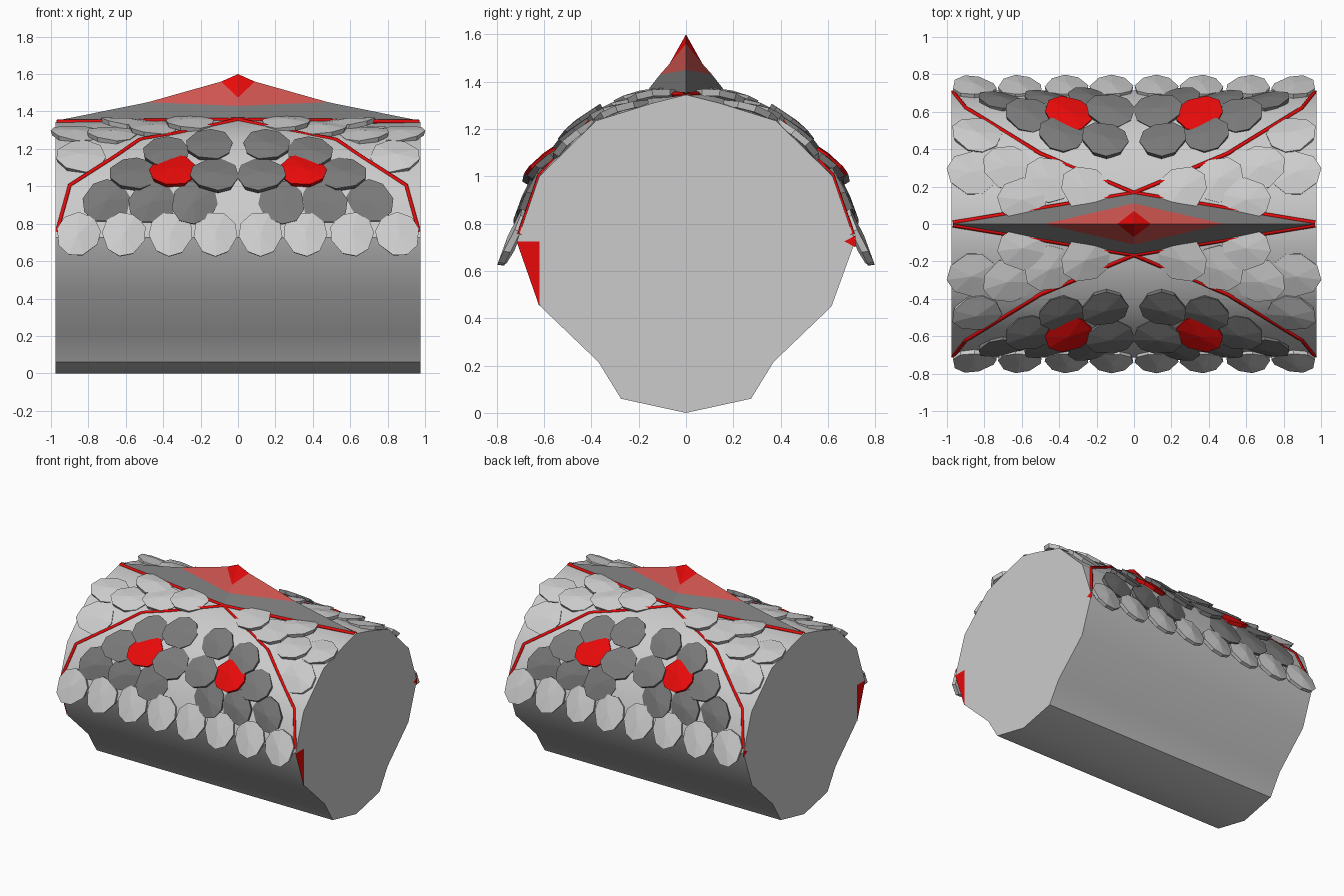
import bpy, bmesh, math
from mathutils import Vector, Matrix
from mathutils.bvhtree import BVHTree

if "Cube" in bpy.data.objects:
    bpy.data.objects.remove(bpy.data.objects["Cube"])


def material(name, r, g, b):
    m = bpy.data.materials.new(name)
    m.diffuse_color = (r, g, b, 1)
    m.use_nodes = True
    m.node_tree.nodes["Principled BSDF"].inputs["Base Color"].default_value = m.diffuse_color
    return m


RED = material("red", 0.8, 0.003, 0.003)
PINK = material("pale_red", 0.62, 0.09, 0.08)
DARK = material("dark_grey", 0.19, 0.19, 0.19)


def make(name, verts, faces, mats=(), indices=None, recalc=True):
    me = bpy.data.meshes.new(name)
    me.from_pydata([tuple(v) for v in verts], [], faces)
    for m in mats:
        me.materials.append(m)
    if indices:
        for p, i in zip(me.polygons, indices):
            p.material_index = i
    if recalc:
        bm = bmesh.new()
        bm.from_mesh(me)
        bmesh.ops.recalc_face_normals(bm, faces=bm.faces)
        bm.to_mesh(me)
        bm.free()
    ob = bpy.data.objects.new(name, me)
    bpy.context.collection.objects.link(ob)
    return ob


# Faceted drum body, slightly fuller in the middle of its upper half
LOW = [(0, 0), (0.275, 0.06), (0.37, 0.215), (0.615, 0.45), (0.715, 0.725)]
END = LOW + [(0.62, 1.0), (0.38, 1.235), (0.14, 1.31), (0, 1.345)]
MID = LOW + [(0.64, 1.02), (0.41, 1.26), (0.165, 1.355), (0, 1.36)]


def ring(x, half):
    full = half + [(-y, z) for y, z in reversed(half[1:-1])]
    return [(x, y, z) for y, z in full]


rings = [ring(-0.975, END), ring(0, MID), ring(0.975, END)]
n = len(rings[0])
verts = sum(rings, [])
faces = [(r * n + i, r * n + (i + 1) % n, (r + 1) * n + (i + 1) % n, (r + 1) * n + i)
         for r in range(2) for i in range(n)]
faces += [tuple(range(n)), tuple(range(2 * n, 3 * n))]
body = make("body", verts, faces)
bpy.context.view_layer.objects.active = body
body.select_set(True)
bpy.ops.object.shade_smooth_by_angle(angle=math.radians(30))
body.select_set(False)
tree = BVHTree.FromPolygons([Vector(v) for v in verts], faces)


def hit(x, y=None, z=None):
    # Point and outward normal on the front half, from a front or top reading
    if z is None:
        p, nrm, _, _ = tree.ray_cast(Vector((x, -y, 3)), Vector((0, 0, -1)))
    else:
        p, nrm, _, _ = tree.ray_cast(Vector((x, -3, z)), Vector((0, 1, 0)))
    if nrm.z * 0.5 - nrm.y < 0:
        nrm = -nrm
    return p, nrm


# Thin domed scale: rounded top, blunt point at the bottom
HALF = [(0, -0.13), (0.07, -0.1), (0.117, -0.01), (0.105, 0.065), (0.045, 0.12)]
OUTLINE = HALF + [(-x, y) for x, y in reversed(HALF[1:])]


def scale(name, pos, angle, size, mat, lift=0.024):
    p, nrm = hit(*pos)
    up = (Vector((0, 0, 1)) - nrm * nrm.z).normalized()
    side = up.cross(nrm)
    a = math.radians(angle)
    k = len(OUTLINE)
    pts = []
    for dz, grow in ((0.0, 1.0), (-0.028, 0.95)):
        for u, v in OUTLINE:
            u, v = u * size * grow, v * size * grow
            ru = u * math.cos(a) - v * math.sin(a)
            rv = u * math.sin(a) + v * math.cos(a)
            h = lift + dz - 0.12 * v / size - 0.9 * u * u
            pts.append(p + side * ru + up * rv + nrm * h)
        pts.append(p + nrm * (lift + dz + 0.008))
    fs = []
    for i in range(k):
        j = (i + 1) % k
        fs += [(i, j, k), (k + 1 + j, k + 1 + i, 2 * k + 1),
               (i, k + 1 + i, k + 1 + j, j)]
    mats = (mat,) if mat else ()
    for sx in (1, -1):
        for sy in (1, -1):
            make(name, [(sx * q.x, sy * q.y, q.z) for q in pts], fs, mats)


# Bottom row of plain scales
for x, a in ((0.12, 0), (0.36, 4), (0.61, 10), (0.855, 22)):
    scale("lower_scale", (x, None, 0.735), a, 1.0, None, 0.036)

# Dark scales of the side panel
for x, z, a in ((0.235, 0.91, 35), (0.46, 0.91, 60), (0.705, 0.915, 60),
                (0.125, 1.055, 75), (0.56, 1.06, 65)):
    scale("dark_scale", (x, None, z), a, 1.03, DARK)
for x, y in ((0.155, 0.445), (0.385, 0.47)):
    scale("dark_scale", (x, y), 60, 1.0, DARK)

# Red scales
scale("red_scale", (0.35, None, 1.07), 50, 1.02, RED, 0.032)

# Plain scales on the upper shoulders
for x, y, a in ((0.84, 0.47, 70), (0.865, 0.27, 75), (0.675, 0.3, 65),
                (0.595, 0.125, 70), (0.455, 0.235, 50), (0.26, 0.185, 50)):
    scale("upper_scale", (x, y), a, 1.05, None)

# Crest: grey base, pale red middle, red tip; one quarter mirrored
Q = [(0.975, 0, 1.35), (0, -0.165, 1.36), (0.48, 0, 1.45), (0, -0.11, 1.43),
     (0.09, 0, 1.56), (0, -0.07, 1.475), (0, 0, 1.6)]
crest = make("crest", Q, [(0, 2, 3, 1), (2, 4, 5, 3), (4, 6, 5)],
             (DARK, PINK, RED), (0, 1, 2), recalc=False)
bm = bmesh.new()
bm.from_mesh(crest.data)
bmesh.ops.reverse_faces(bm, faces=[f for f in bm.faces if f.normal.z < 0])
for axis in (0, 1):
    geom = bm.verts[:] + bm.edges[:] + bm.faces[:]
    bmesh.ops.mirror(bm, geom=geom, axis="XYZ"[axis], merge_dist=0.0005)
bmesh.ops.remove_doubles(bm, verts=bm.verts, dist=0.0005)
bmesh.ops.recalc_face_normals(bm, faces=bm.faces)
if sum(f.normal.z for f in bm.faces) < 0:
    bmesh.ops.reverse_faces(bm, faces=bm.faces)
bm.to_mesh(crest.data)
bm.free()


# Raised red seams following the body surface
def seam(name, way, steps=14):
    pts = []
    for (x0, y0), (x1, y1) in zip(way, way[1:]):
        for i in range(steps):
            t = i / steps
            pts.append(hit(x0 + (x1 - x0) * t, y0 + (y1 - y0) * t)[0])
    pts.append(hit(*way[-1])[0])
    for sx in (1, -1):
        for sy in (1, -1):
            cu = bpy.data.curves.new(name, "CURVE")
            cu.dimensions = "3D"
            cu.bevel_depth = 0.012
            cu.bevel_resolution = 0
            cu.materials.append(RED)
            sp = cu.splines.new("POLY")
            sp.points.add(len(pts) - 1)
            for b, q in zip(sp.points, pts):
                b.co = (sx * q.x, sy * q.y, q.z, 1)
            bpy.context.collection.objects.link(bpy.data.objects.new(name, cu))


seam("side_seam", [(0, 0.165), (0.5, 0.375), (0.9, 0.62), (0.968, 0.705)])
seam("crest_seam", [(0, 0.165), (0.968, 0.006)])

# Red corner flashes on both end faces
for s in (1, -1):
    x = s * 0.977
    make("front_corner_flash", [(x, -0.716, 0.725), (x, -0.62, 0.725), (x, -0.62, 0.45)],
         [(0, 1, 2) if s < 0 else (0, 2, 1)], (RED,), recalc=False)
    make("back_corner_flash", [(x, 0.67, 0.725), (x, 0.716, 0.75), (x, 0.716, 0.70)],
         [(0, 1, 2) if s < 0 else (0, 2, 1)], (RED,), recalc=False)
